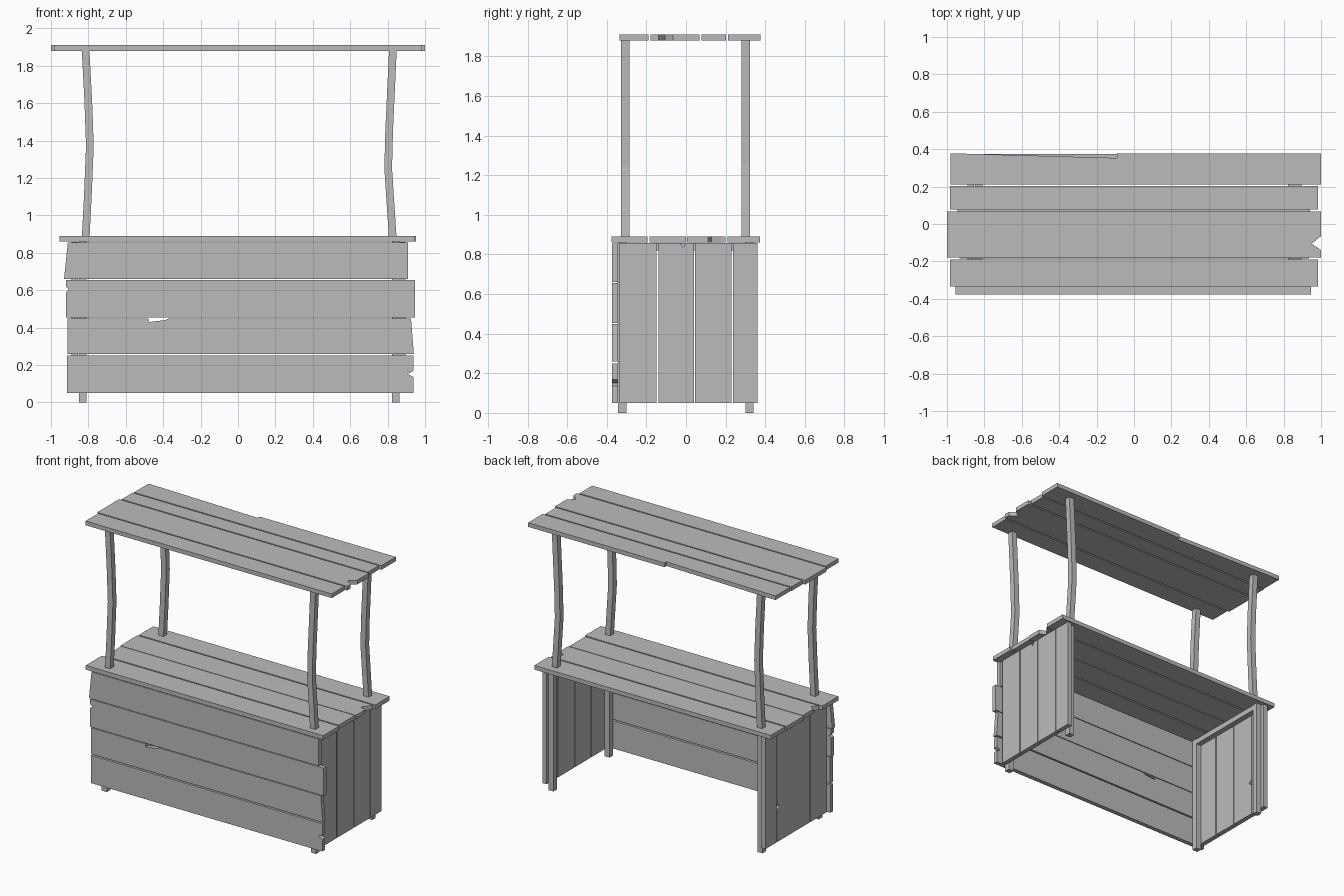
import bpy
import bmesh
from mathutils import Vector

default_cube = bpy.data.objects.get("Cube")
if default_cube:
    bpy.data.objects.remove(default_cube, do_unlink=True)

weathered_grey = bpy.data.materials.new("weathered_grey")
weathered_grey.use_nodes = True
grey = (0.5, 0.5, 0.5, 1)
weathered_grey.diffuse_color = grey
weathered_grey.node_tree.nodes["Principled BSDF"].inputs["Base Color"].default_value = grey


def finish(name, mesh_data):
    """Turn a bmesh into a named, flat shaded object."""
    bmesh.ops.recalc_face_normals(mesh_data, faces=mesh_data.faces)
    mesh = bpy.data.meshes.new(name)
    mesh_data.to_mesh(mesh)
    mesh_data.free()
    mesh.materials.append(weathered_grey)
    part = bpy.data.objects.new(name, mesh)
    bpy.context.collection.objects.link(part)
    return part


def plank(name, outline, axis, low, high):
    """Extrude a flat outline along one axis between two levels."""
    place = {
        "x": lambda a, b, level: Vector((level, a, b)),
        "y": lambda a, b, level: Vector((a, level, b)),
        "z": lambda a, b, level: Vector((a, b, level)),
    }[axis]
    shape = bmesh.new()
    face = shape.faces.new([shape.verts.new(place(a, b, low)) for a, b in outline])
    extruded = bmesh.ops.extrude_face_region(shape, geom=[face])
    moved = [item for item in extruded["geom"] if isinstance(item, bmesh.types.BMVert)]
    bmesh.ops.translate(shape, verts=moved, vec=place(0, 0, high) - place(0, 0, low))
    return finish(name, shape)


def board(left, right, bottom, top, chips_left=(), chips_right=(), chips_top=(), slant=(0, 0)):
    """Outline of a board, counter-clockwise, with optional chips in its edges."""
    return ([(left, bottom), (right, bottom), *chips_right, (right + slant[1], top),
             *chips_top, (left + slant[0], top), *chips_left])


def vee(edge, centre, half, depth):
    """Triangular chip in an upright edge, listed upwards."""
    return [(edge, centre - half), (edge - depth, centre), (edge, centre + half)]


def post(name, path, y, size):
    """Square post swept through a list of (x, z) centres."""
    shape = bmesh.new()
    rings = []
    half = size / 2
    for x, z in path:
        corners = [(-half, -half), (half, -half), (half, half), (-half, half)]
        rings.append([shape.verts.new((x + a, y + b, z)) for a, b in corners])
    for lower, upper in zip(rings, rings[1:]):
        for i in range(4):
            j = (i + 1) % 4
            shape.faces.new((lower[i], lower[j], upper[j], upper[i]))
    shape.faces.new(rings[0])
    shape.faces.new(rings[-1])
    return finish(name, shape)


# Roof planks, one with a chipped end and one with a split back edge
roof = [
    board(-0.985, 0.985, -0.335, -0.19),
    board(-1, 1, -0.18, 0.068, chips_right=[(1, -0.14), (0.95, -0.105), (1, -0.065)]),
    board(-0.985, 0.985, 0.078, 0.202),
    board(-0.98, 1, 0.212, 0.376, chips_top=[(-0.09, 0.376), (-0.09, 0.353), (-0.91, 0.376)]),
]
for i, outline in enumerate(roof):
    plank(f"roof_plank_{i + 1}", outline, "z", 1.88, 1.91)

# Counter planks
counter = [
    board(-0.955, 0.945, -0.376, -0.194),
    board(-0.935, 0.935, -0.184, 0, chips_left=[(-0.935, -0.12), (-0.9, -0.145), (-0.92, -0.165)]),
    board(-0.945, 0.94, 0.005, 0.2, chips_right=[(0.94, 0.11), (0.89, 0.13), (0.93, 0.18)]),
    board(-0.94, 0.952, 0.21, 0.374),
]
for i, outline in enumerate(counter):
    plank(f"counter_plank_{i + 1}", outline, "z", 0.86, 0.89)

# Front boards, bottom to top
front = [
    board(-0.915, 0.937, 0.05, 0.25, chips_right=vee(0.937, 0.152, 0.016, 0.03)),
    board(-0.912, 0.94, 0.26, 0.45, slant=(0, -0.015),
          chips_top=[(-0.37, 0.45), (-0.39, 0.44), (-0.475, 0.43), (-0.48, 0.45)]),
    board(-0.92, 0.947, 0.455, 0.655,
          chips_left=[(-0.92, 0.62), (-0.905, 0.605), (-0.92, 0.59)]),
    board(-0.93, 0.908, 0.66, 0.855, slant=(0.02, 0)),
]
for i, outline in enumerate(front):
    plank(f"front_board_{i + 1}", outline, "y", -0.375, -0.343)

# Upright side boards
spans = [(-0.335, -0.15), (-0.14, 0.04), (0.045, 0.23), (0.238, 0.362)]
for side, inner, outer in (("right", -0.855, -0.89), ("left", 0.862, 0.895)):
    for i, (start, end) in enumerate(spans):
        chips = {}
        if side == "left" and i == 1:
            chips["chips_top"] = [(0, 0.858), (-0.015, 0.835), (-0.03, 0.858)]
        if side == "right" and i == 2:
            chips["chips_right"] = vee(end, 0.3, 0.02, 0.025)
        outline = board(start, end, 0.05, 0.858, **chips)
        plank(f"{side}_side_board_{i + 1}", outline, "x", inner, outer)

# Legs, bent roof posts and the cleats under the counter ends
bends = {
    "right": (-0.83, [(-0.815, 0.87), (-0.803, 1.1), (-0.792, 1.37), (-0.8, 1.6), (-0.815, 1.885)]),
    "left": (0.843, [(0.828, 0.87), (0.803, 1.25), (0.808, 1.45), (0.828, 1.885)]),
}
for side, (leg_x, path) in bends.items():
    for end, leg_y, post_y in (("front", -0.322, -0.307), ("back", 0.32, 0.302)):
        post(f"{side}_{end}_leg", [(leg_x, 0), (leg_x, 0.86)], leg_y, 0.041)
        post(f"{side}_{end}_roof_post", path, post_y, 0.041)
    cleat = board(-0.3, 0.3, 0.82, 0.858)
    plank(f"{side}_cleat", cleat, "x", leg_x - 0.02, leg_x + 0.02)
